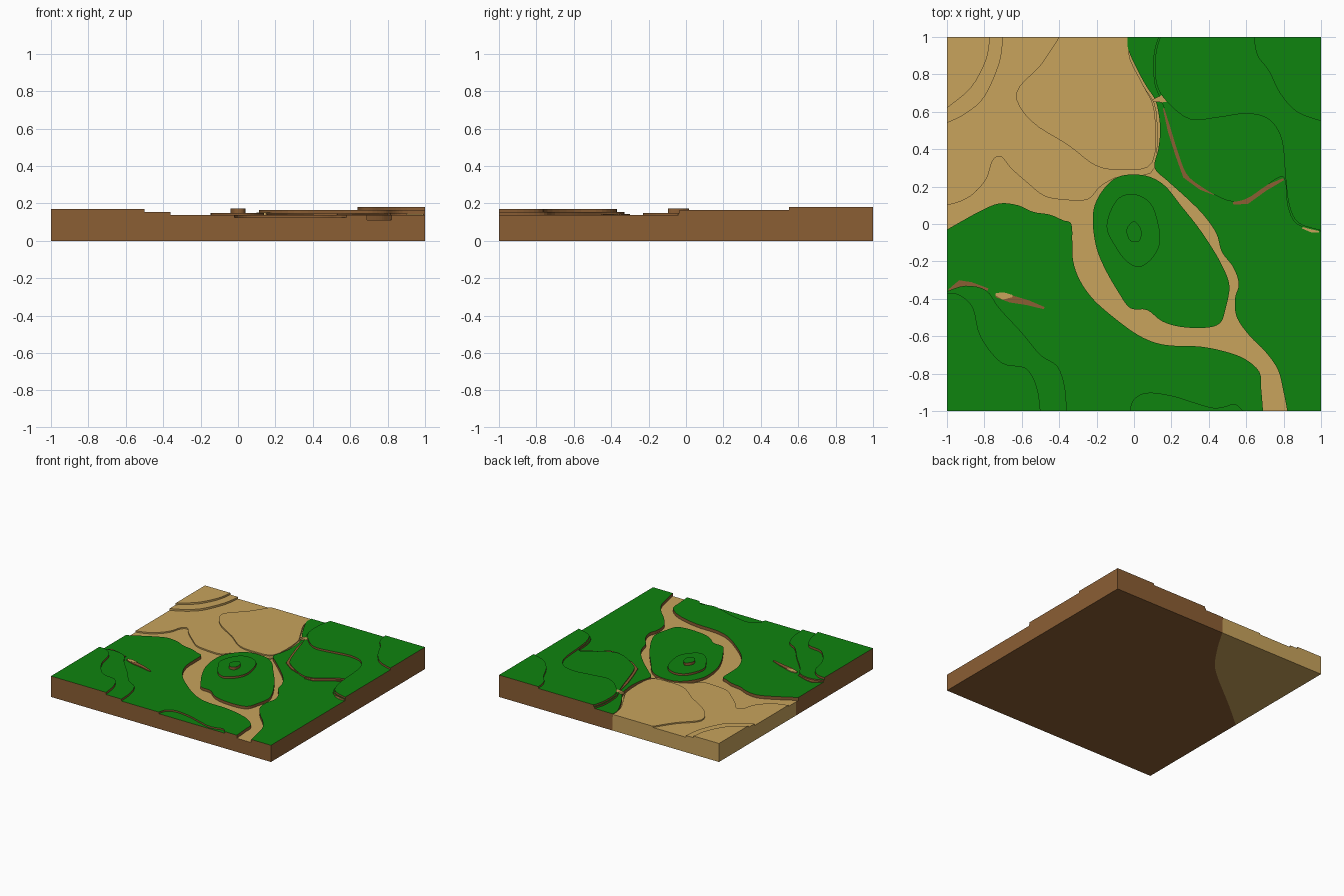
import bpy, bmesh
from mathutils import Vector


def material(name, rgb):
    m = bpy.data.materials.new(name)
    m.diffuse_color = (*rgb, 1)
    return m


GRASS = material("grass green", (0.0045, 0.23, 0.0045))
SAND = material("sand", (0.578, 0.366, 0.107))
SOIL = material("soil brown", (0.258, 0.112, 0.034))


def on_border(p):
    return abs(p.x) > 0.999 or abs(p.y) > 0.999


def smooth_outline(points, steps=4):
    """Closed smooth curve; stretches along the map border stay straight."""
    pts = [Vector(p) for p in points]
    n, out = len(pts), []
    for i in range(n):
        p0, p1, p2, p3 = (pts[(i + k) % n] for k in (-1, 0, 1, 2))
        out.append(p1)
        if on_border(p1) and on_border(p2):
            continue
        a = p1 if on_border(p1) else p0
        d = p2 if on_border(p2) else p3
        for s in range(1, steps):
            t = s / steps
            q = 0.5 * (2 * p1 + (p2 - a) * t + (2 * a - 5 * p1 + 4 * p2 - d) * t * t
                       + (3 * p1 - a - 3 * p2 + d) * t ** 3)
            out.append(Vector((max(-1, min(1, q.x)), max(-1, min(1, q.y)))))
    return out


def slab(name, points, z0, z1, top, side, smooth=True):
    """Flat terrace: outline raised from z0 to z1."""
    pts = smooth_outline(points) if smooth else [Vector(p) for p in points]
    area = sum(a.x * b.y - b.x * a.y for a, b in zip(pts, pts[1:] + pts[:1]))
    if area < 0:
        pts.reverse()
    bm = bmesh.new()
    lo = [bm.verts.new((p.x, p.y, z0)) for p in pts]
    hi = [bm.verts.new((p.x, p.y, z1)) for p in pts]
    bm.faces.new(hi).material_index = 0
    bm.faces.new(lo[::-1]).material_index = 1
    for i in range(len(pts)):
        j = (i + 1) % len(pts)
        bm.faces.new((lo[i], lo[j], hi[j], hi[i])).material_index = 1
    me = bpy.data.meshes.new(name)
    bm.to_mesh(me)
    bm.free()
    me.materials.append(top)
    me.materials.append(side)
    bpy.context.collection.objects.link(bpy.data.objects.new(name, me))


def ledge(name, path, width, z0, z1, mat):
    """Thin tapered strip of bare ground along a cliff foot."""
    p = [Vector(q) for q in path]
    left, right = [], []
    for i, q in enumerate(p):
        d = (p[min(i + 1, len(p) - 1)] - p[max(i - 1, 0)]).normalized()
        w = width * (0.3 if i in (0, len(p) - 1) else 0.7 + 0.3 * (i % 2))
        nrm = Vector((-d.y, d.x)) * w / 2
        left.append(q + nrm)
        right.append(q - nrm)
    slab(name, left + right[::-1], z0, z1, mat, mat, smooth=False)


BED = 0.112
LOW = 0.137

# base block, soil and sand halves, top is the river bed
split = [(-0.03, 1), (-0.15, 0.8), (-0.3, 0.59), (-0.45, 0.45), (-0.6, 0.33),
         (-0.8, 0.17), (-1, 0)]
slab("soil_base", split + [(-1, -1), (1, -1), (1, 1)], 0, BED, SAND, SOIL)
slab("sand_base", split + [(-1, 1)], 0, BED, SAND, SAND)

# beach terraces
slab("beach", [(-1, 0.1), (-0.93, 0.12), (-0.86, 0.16), (-0.79, 0.24), (-0.755, 0.34),
               (-0.71, 0.36), (-0.66, 0.3), (-0.57, 0.22), (-0.48, 0.15), (-0.38, 0.13),
               (-0.25, 0.13), (-0.18, 0.2), (-0.09, 0.25), (0, 0.26), (0.11, 0.3),
               (0.12, 0.6), (0.05, 0.74), (-0.02, 0.88), (-0.035, 1), (-1, 1)],
     BED, 0.123, SAND, SAND)
slab("beach_east_rise", [(-0.4, 1), (-0.5, 0.85), (-0.63, 0.7), (-0.55, 0.55),
                         (-0.35, 0.42), (-0.2, 0.31), (-0.05, 0.29), (0.1, 0.33),
                         (0.11, 0.6), (0.05, 0.74), (-0.02, 0.88), (-0.035, 1)],
     0.12, 0.133, SAND, SAND)
slab("beach_corner_rise", [(-0.7, 1), (-0.72, 0.86), (-0.8, 0.68), (-0.9, 0.59),
                           (-1, 0.54), (-1, 1)], 0.12, 0.138, SAND, SAND)
slab("beach_corner_top", [(-0.77, 1), (-0.79, 0.88), (-0.87, 0.73), (-1, 0.62), (-1, 1)],
     0.13, 0.152, SAND, SAND)

# western lowland with a hollow in its front edge
slab("west_land", [(-1, -0.03), (-0.93, 0.01), (-0.82, 0.07), (-0.72, 0.11),
                   (-0.62, 0.1), (-0.54, 0.065), (-0.45, 0.05), (-0.38, 0.02),
                   (-0.335, 0), (-0.33, -0.1), (-0.325, -0.2), (-0.29, -0.3),
                   (-0.22, -0.4), (-0.12, -0.49), (0, -0.58), (0.1, -0.63),
                   (0.2, -0.65), (0.35, -0.655), (0.48, -0.68), (0.59, -0.72),
                   (0.67, -0.79), (0.68, -0.88), (0.69, -1), (0.58, -1),
                   (0.54, -0.965), (0.48, -0.98), (0.42, -0.985), (0.33, -0.96),
                   (0.2, -0.92), (0.07, -0.905), (0, -0.94), (-0.02, -1), (-1, -1)],
     BED, LOW, GRASS, SOIL)
slab("front_hollow", [(-0.02, -1), (0.58, -1), (0.56, -0.9), (0, -0.88)],
     BED, 0.124, GRASS, SOIL, smooth=False)
slab("west_terrace", [(-1, -0.36), (-0.9, -0.33), (-0.79, -0.355), (-0.72, -0.45),
                      (-0.6, -0.58), (-0.5, -0.7), (-0.41, -0.76), (-0.37, -0.87),
                      (-0.36, -1), (-1, -1)], LOW, 0.153, GRASS, SOIL)
slab("west_hilltop", [(-1, -0.37), (-0.93, -0.38), (-0.86, -0.45), (-0.82, -0.6),
                      (-0.71, -0.74), (-0.58, -0.77), (-0.52, -0.87), (-0.5, -1),
                      (-1, -1)], 0.153, 0.171, GRASS, SOIL)

# eastern lowland and terraces
slab("east_land", [(-0.035, 1), (-0.03, 0.93), (0.02, 0.82), (0.07, 0.73),
                   (0.11, 0.67), (0.13, 0.6), (0.14, 0.5), (0.13, 0.4),
                   (0.11, 0.3), (0.18, 0.23), (0.28, 0.14), (0.37, 0.05),
                   (0.44, -0.05), (0.47, -0.15), (0.53, -0.23), (0.56, -0.32),
                   (0.54, -0.4), (0.55, -0.5), (0.62, -0.6), (0.7, -0.68),
                   (0.77, -0.78), (0.8, -0.9), (0.82, -1), (1, -1), (1, 1)],
     BED, LOW, GRASS, SOIL)
slab("east_terrace", [(0.13, 1), (0.105, 0.9), (0.11, 0.75), (0.15, 0.65),
                      (0.19, 0.53), (0.23, 0.4), (0.28, 0.27), (0.36, 0.2),
                      (0.5, 0.125), (0.6, 0.135), (0.7, 0.2), (0.8, 0.25),
                      (0.82, 0.1), (0.87, 0), (1, -0.04), (1, 1)],
     LOW, 0.15, GRASS, SOIL)
slab("east_upper_terrace", [(0.14, 1), (0.115, 0.9), (0.12, 0.75), (0.18, 0.65),
                            (0.3, 0.56), (0.45, 0.57), (0.6, 0.59), (0.72, 0.56),
                            (0.79, 0.45), (0.81, 0.25), (0.83, 0.1), (0.88, 0.005),
                            (1, -0.035), (1, 1)], 0.15, 0.165, GRASS, SOIL)
slab("east_hilltop", [(0.64, 1), (0.66, 0.9), (0.72, 0.82), (0.78, 0.7),
                      (0.87, 0.6), (1, 0.55), (1, 1)], 0.165, 0.18, GRASS, SOIL)

# island with stepped hill
slab("island", [(0, 0.265), (-0.09, 0.25), (-0.16, 0.19), (-0.21, 0.1), (-0.22, 0),
                (-0.2, -0.13), (-0.15, -0.25), (-0.08, -0.37), (-0.02, -0.45),
                (0.07, -0.46), (0.15, -0.52), (0.25, -0.55), (0.38, -0.555),
                (0.46, -0.53), (0.49, -0.45), (0.51, -0.33), (0.47, -0.22),
                (0.4, -0.1), (0.33, 0), (0.25, 0.1), (0.17, 0.2), (0.09, 0.25)],
     BED, 0.134, GRASS, SOIL)
slab("island_terrace", [(0, 0.16), (-0.08, 0.14), (-0.13, 0.06), (-0.145, -0.03),
                        (-0.1, -0.12), (-0.04, -0.2), (0.03, -0.23), (0.1, -0.18),
                        (0.14, -0.09), (0.12, 0.04), (0.08, 0.12)],
     0.134, 0.15, GRASS, SOIL)
slab("island_peak", [(0, 0.015), (-0.04, -0.03), (-0.02, -0.09), (0.03, -0.09),
                     (0.038, -0.03)], 0.15, 0.172, GRASS, SOIL)

# bare ledges at the cliff feet
ledges = {
    "west_ledge": [(-0.99, -0.355), (-0.93, -0.32), (-0.87, -0.325), (-0.78, -0.35)],
    "west_outcrop": [(-0.74, -0.385), (-0.66, -0.4), (-0.57, -0.42), (-0.48, -0.45)],
    "east_ledge": [(0.16, 0.62), (0.2, 0.5), (0.235, 0.37), (0.28, 0.26), (0.36, 0.195),
                   (0.43, 0.16)],
    "east_outcrop": [(0.53, 0.11), (0.6, 0.125), (0.7, 0.19), (0.8, 0.24)],
}
for name, path in ledges.items():
    ledge(name, path, 0.04, LOW, 0.143, SOIL)
ledge("west_sand_patch", [(-0.74, -0.375), (-0.7, -0.385), (-0.65, -0.385)], 0.04, LOW, 0.144, SAND)
ledge("east_sand_patch", [(0.1, 0.66), (0.15, 0.67), (0.18, 0.66)], 0.04, LOW, 0.151, SAND)
ledge("far_east_sand_patch", [(0.9, -0.02), (0.95, -0.03), (0.99, -0.04)], 0.03, LOW, 0.143, SAND)
